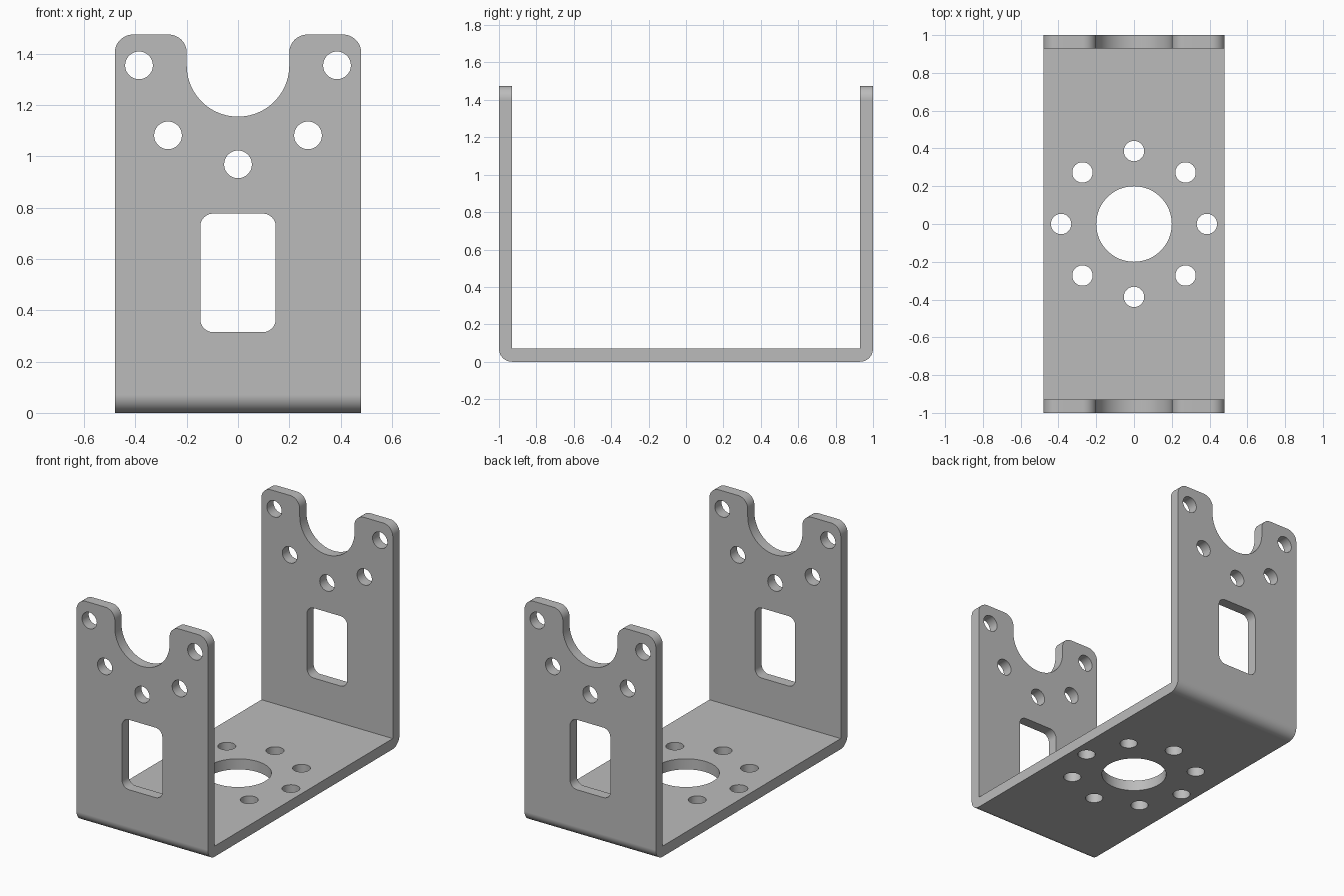
import bpy, bmesh, math
from mathutils import Vector

if "Cube" in bpy.data.objects:
    bpy.data.objects.remove(bpy.data.objects["Cube"])

THICK = 0.07        # sheet thickness
HALF_W = 0.48       # half width of the sheet
TOP = 1.475         # top of the walls
SEAT_Z = 1.355      # centre of the saddle notch and its bolt circle
SEAT_R = 0.2
BOLT_CIRCLE = 0.386
BOLT_R = 0.054
CORNER = 0.07


def arc(cx, cy, r, start, end, steps=12):
    """Points on an arc, angles in degrees."""
    angles = [math.radians(start + (end - start) * i / steps) for i in range(steps + 1)]
    return [(cx + r * math.cos(a), cy + r * math.sin(a)) for a in angles]


def circle(cx, cy, r, steps=48):
    return arc(cx, cy, r, 0, 360, steps)[:-1]


def prism(bm, points, place, sweep):
    """Fill a 2D outline placed in space and extrude it along sweep."""
    face = bm.faces.new([bm.verts.new(place(u, v)) for u, v in points])
    out = bmesh.ops.extrude_face_region(bm, geom=[face])["geom"]
    moved = [g for g in out if isinstance(g, bmesh.types.BMVert)]
    bmesh.ops.translate(bm, vec=Vector(sweep), verts=moved)


def finish(bm, name):
    bmesh.ops.recalc_face_normals(bm, faces=bm.faces[:])
    mesh = bpy.data.meshes.new(name)
    bm.to_mesh(mesh)
    bm.free()
    obj = bpy.data.objects.new(name, mesh)
    bpy.context.collection.objects.link(obj)
    return obj


def through_wall(u, v):
    return (u, -1.2, v)


def through_base(u, v):
    return (u, v, -0.1)


# Folded sheet: U profile with rounded outer bends, left oversize for trimming
high, inner = TOP + 0.1, 1 - THICK
profile = (arc(-1 + CORNER, CORNER, CORNER, 180, 270) + arc(1 - CORNER, CORNER, CORNER, 270, 360)
           + [(1, high), (inner, high), (inner, THICK), (-inner, THICK), (-inner, high), (-1, high)])
bm = bmesh.new()
prism(bm, profile, lambda u, v: (-0.6, u, v), (1.2, 0, 0))
bracket = finish(bm, "bracket")

# Wall silhouette: rounded ears either side of the saddle notch
ear_z = TOP - CORNER
outline = ([(-HALF_W, -0.1), (HALF_W, -0.1)]
           + arc(HALF_W - CORNER, ear_z, CORNER, 0, 90)
           + arc(SEAT_R + CORNER, ear_z, CORNER, 90, 180)
           + arc(0, SEAT_Z, SEAT_R, 0, -180, 40)
           + arc(-SEAT_R - CORNER, ear_z, CORNER, 0, 90)
           + arc(-HALF_W + CORNER, ear_z, CORNER, 90, 180))
bm = bmesh.new()
prism(bm, outline, through_wall, (0, 2.4, 0))
silhouette = finish(bm, "silhouette_cutter")

# Openings in the walls and the base
bm = bmesh.new()
for i in range(8):
    a = i * math.pi / 4
    x, y = BOLT_CIRCLE * math.cos(a), BOLT_CIRCLE * math.sin(a)
    prism(bm, circle(x, y, BOLT_R), through_base, (0, 0, 0.25))
    if i == 0 or i >= 4:
        prism(bm, circle(x, SEAT_Z + y, BOLT_R), through_wall, (0, 2.4, 0))
prism(bm, circle(0, 0, SEAT_R, 64), through_base, (0, 0, 0.25))
r, wx, low, up = 0.05, 0.147, 0.315, 0.777
window = (arc(wx - r, up - r, r, 0, 90) + arc(-wx + r, up - r, r, 90, 180)
          + arc(-wx + r, low + r, r, 180, 270) + arc(wx - r, low + r, r, 270, 360))
prism(bm, window, through_wall, (0, 2.4, 0))
openings = finish(bm, "opening_cutter")

# Trim and pierce the sheet
for cutter, operation in ((silhouette, "INTERSECT"), (openings, "DIFFERENCE")):
    mod = bracket.modifiers.new(cutter.name, "BOOLEAN")
    mod.object, mod.operation, mod.solver = cutter, operation, "EXACT"
depsgraph = bpy.context.evaluated_depsgraph_get()
cut_mesh = bpy.data.meshes.new_from_object(bracket.evaluated_get(depsgraph))
bracket.modifiers.clear()
bracket.data = cut_mesh
cut_mesh.name = "bracket"
for cutter in (silhouette, openings):
    bpy.data.objects.remove(cutter)

# Plain grey metal
grey = bpy.data.materials.new("grey_metal")
grey.use_nodes = True
colour = (0.5, 0.5, 0.5, 1)
grey.diffuse_color = colour
grey.node_tree.nodes["Principled BSDF"].inputs["Base Color"].default_value = colour
cut_mesh.materials.clear()
cut_mesh.materials.append(grey)

# Smooth bends and bores, crisp sheet edges
bpy.ops.object.select_all(action="DESELECT")
bracket.select_set(True)
bpy.context.view_layer.objects.active = bracket
bpy.ops.object.shade_smooth_by_angle(angle=math.radians(30))
weighted = bracket.modifiers.new("weighted_normals", "WEIGHTED_NORMAL")
weighted.keep_sharp = True
